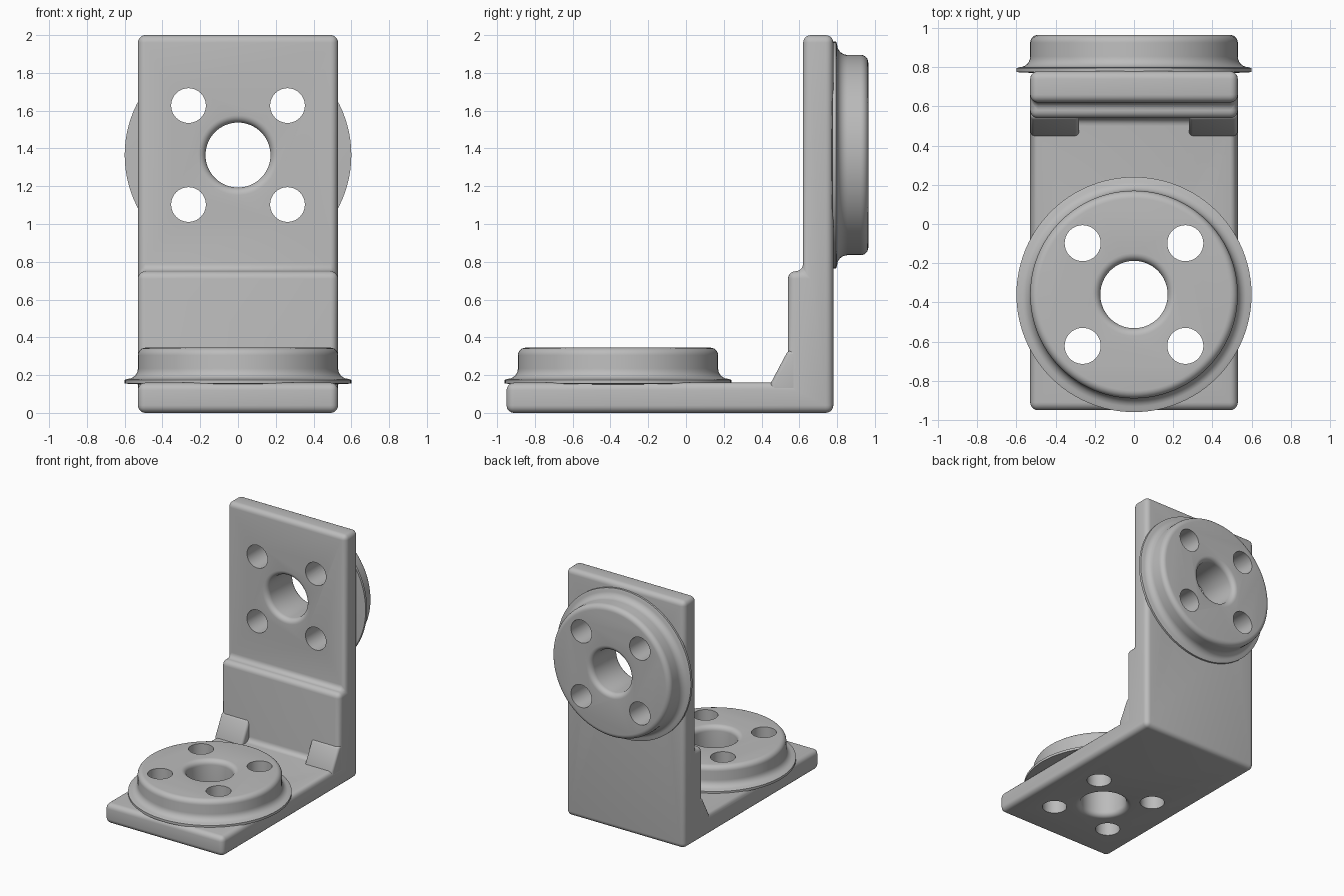
import bpy, bmesh, math
from mathutils import Matrix, Vector

cube = bpy.data.objects.get("Cube")
if cube:
    bpy.data.objects.remove(cube)

grey = bpy.data.materials.new("grey metal")
grey.use_nodes = True
grey.diffuse_color = (0.5, 0.5, 0.5, 1)
grey.node_tree.nodes["Principled BSDF"].inputs["Base Color"].default_value = (0.5, 0.5, 0.5, 1)


def finish(name, bm):
    bmesh.ops.recalc_face_normals(bm, faces=bm.faces)
    mesh = bpy.data.meshes.new(name)
    bm.to_mesh(mesh)
    bm.free()
    mesh.materials.append(grey)
    ob = bpy.data.objects.new(name, mesh)
    bpy.context.collection.objects.link(ob)
    return ob


def activate(ob):
    bpy.ops.object.select_all(action='DESELECT')
    ob.select_set(True)
    bpy.context.view_layer.objects.active = ob


def extrude_x(name, profile, x0, x1, bevel):
    """Extrude a (y, z) outline along x and round its edges."""
    bm = bmesh.new()
    face = bm.faces.new([bm.verts.new((x0, y, z)) for y, z in profile])
    side = bmesh.ops.extrude_face_region(bm, geom=[face])["geom"]
    bmesh.ops.translate(bm, vec=(x1 - x0, 0, 0),
                        verts=[v for v in side if isinstance(v, bmesh.types.BMVert)])
    ob = finish(name, bm)
    mod = ob.modifiers.new("round", 'BEVEL')
    mod.width, mod.segments = bevel, 5
    activate(ob)
    bpy.ops.object.modifier_apply(modifier=mod.name)
    return ob


def lathe(name, profile, matrix, steps=96):
    """Revolve an (r, z) profile about z, cap the ends, then place it."""
    bm = bmesh.new()
    rings = [[bm.verts.new((r * math.cos(math.tau * i / steps),
                            r * math.sin(math.tau * i / steps), z))
              for i in range(steps)] for r, z in profile]
    for a, b in zip(rings, rings[1:]):
        for i in range(steps):
            j = (i + 1) % steps
            bm.faces.new((a[i], a[j], b[j], b[i]))
    bm.faces.new(rings[0])
    bm.faces.new(rings[-1])
    bmesh.ops.transform(bm, matrix=matrix, verts=bm.verts)
    return finish(name, bm)


def arc(cr, cz, rad, start, end, n=6):
    angles = [math.radians(start + (end - start) * i / n) for i in range(n + 1)]
    return [(cr + rad * math.cos(a), cz + rad * math.sin(a)) for a in angles]


# L-shaped plate with a thicker lower wall
bracket = extrude_x("bracket", [(-0.95, 0), (0.78, 0), (0.78, 2), (0.62, 2),
                                (0.62, 0.75), (0.54, 0.75), (0.54, 0.16), (-0.95, 0.16)],
                    -0.53, 0.53, 0.04)
parts = [bracket]

# Corner gussets
for side, label in ((1, "left"), (-1, "right")):
    parts.append(extrude_x(label + "_gusset",
                           [(0.45, 0.1), (0.6, 0.1), (0.6, 0.33), (0.54, 0.33), (0.45, 0.16)],
                           side * 0.28, side * 0.528, 0.02))

# Disc mounts: local z points away from the plate surface
base_place = Matrix.Translation((0, -0.36, 0.16))
back_place = Matrix.Translation((0, 0.78, 1.365)) @ Matrix.Rotation(-math.pi / 2, 4, 'X')
disc_profile = ([(0.5, -0.01), (0.6, -0.005), (0.6, 0.015)]
                + arc(0.585, 0.075, 0.055, -90, -180)
                + arc(0.49, 0.145, 0.04, 0, 90))

# Centre bore flares at both mouths
top, low, bore, lip = 0.185, -0.16, 0.172, 0.04
bore_profile = ([(bore + lip, low - 0.05)]
                + arc(bore + lip, low + lip, lip, -90, -180)
                + arc(bore + lip, top - lip, lip, 180, 90)
                + [(bore + lip, top + 0.05)])
bolt_profile = [(0.092, -0.3), (0.092, 0.3)]

for label, place in (("base", base_place), ("back", back_place)):
    disc = lathe(label + "_disc", disc_profile, place)
    parts.append(disc)
    cutters = [lathe("bore_cutter", bore_profile, place, 64)]
    for sx in (-1, 1):
        for sy in (-1, 1):
            offset = Matrix.Translation((sx * 0.262, sy * 0.262, 0))
            cutters.append(lathe("bolt_cutter", bolt_profile, place @ offset, 40))
    for target in (bracket, disc):
        activate(target)
        for cutter in cutters:
            mod = target.modifiers.new("hole", 'BOOLEAN')
            mod.operation, mod.solver, mod.object = 'DIFFERENCE', 'EXACT', cutter
            bpy.ops.object.modifier_apply(modifier=mod.name)
    for cutter in cutters:
        bpy.data.objects.remove(cutter)

for ob in parts:
    activate(ob)
    bpy.ops.object.shade_smooth_by_angle(angle=math.radians(35))
